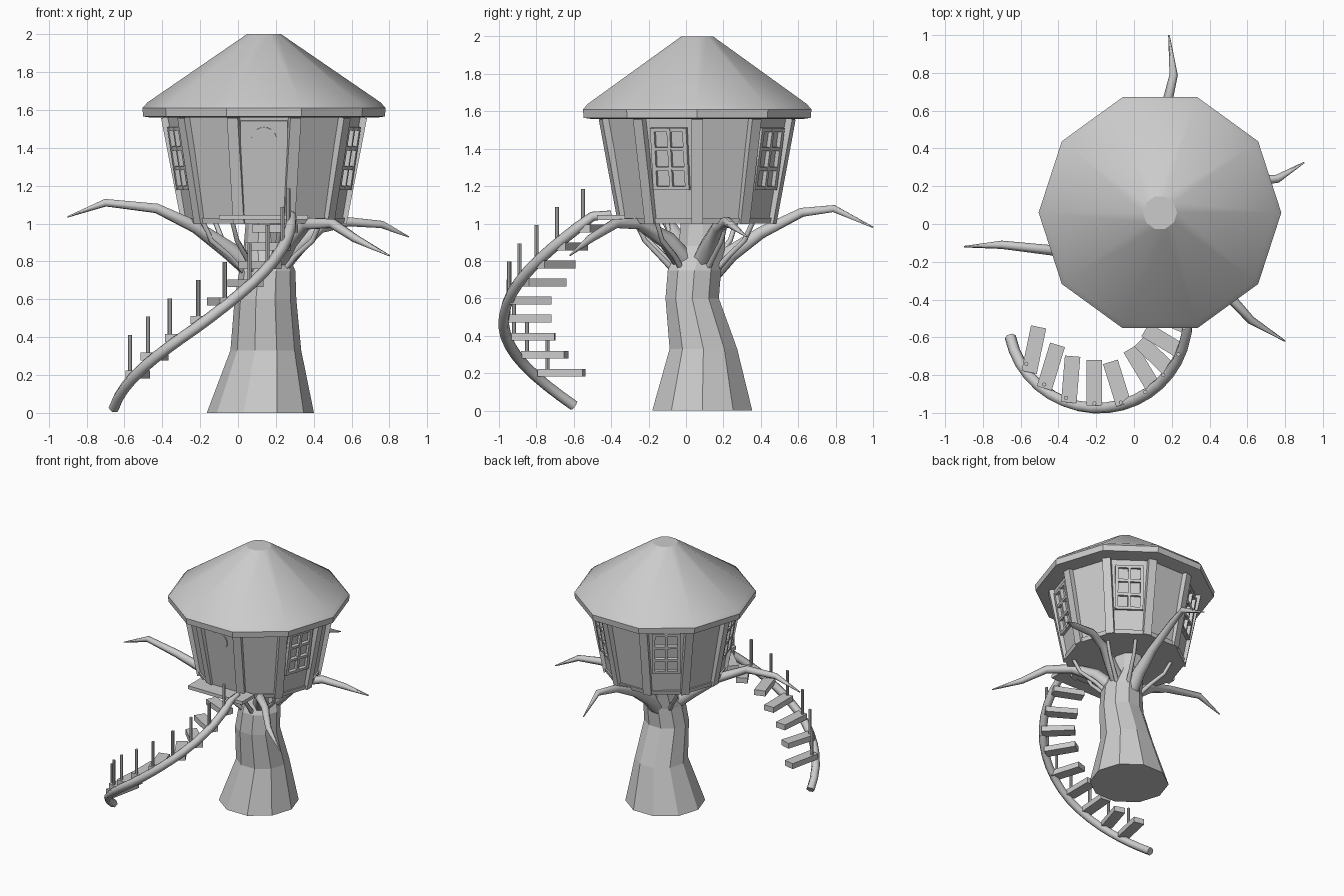
import bpy, bmesh
from math import sin, cos, pi, radians, atan2, hypot
from mathutils import Matrix, Vector

if "Cube" in bpy.data.objects:
    bpy.data.objects.remove(bpy.data.objects["Cube"])

CX, CY = 0.1375, 0.06          # axis of the house


def finish(name, bm, smooth=None):
    bmesh.ops.recalc_face_normals(bm, faces=bm.faces)
    me = bpy.data.meshes.new(name)
    bm.to_mesh(me)
    bm.free()
    ob = bpy.data.objects.new(name, me)
    bpy.context.collection.objects.link(ob)
    if smooth:
        bpy.ops.object.select_all(action='DESELECT')
        ob.select_set(True)
        bpy.context.view_layer.objects.active = ob
        bpy.ops.object.shade_smooth_by_angle(angle=radians(smooth))
    return ob


def loft(name, rings, n=10, smooth=None):
    """Capped stack of n-sided rings (cx, cy, z, rx, ry)."""
    bm = bmesh.new()
    loops = [[bm.verts.new((cx + rx * cos(2 * pi * i / n), cy + ry * sin(2 * pi * i / n), z))
              for i in range(n)] for cx, cy, z, rx, ry in rings]
    for a, b in zip(loops, loops[1:]):
        for i in range(n):
            bm.faces.new((a[i], a[(i + 1) % n], b[(i + 1) % n], b[i]))
    bm.faces.new(loops[0])
    bm.faces.new(loops[-1])
    return finish(name, bm, smooth)


def turned(name, profile, smooth=None):
    return loft(name, [(CX, CY, z, r, r) for r, z in profile], 10, smooth)


def box(bm, m, centre, size):
    bmesh.ops.create_cube(bm, size=1, matrix=m @ Matrix.Translation(centre) @ Matrix.Diagonal((*size, 1)))


def tube(name, pts, radii, res=1):
    cu = bpy.data.curves.new(name, 'CURVE')
    cu.dimensions = '3D'
    cu.bevel_depth = 1
    cu.bevel_resolution = res
    cu.use_fill_caps = True
    sp = cu.splines.new('POLY')
    sp.points.add(len(pts) - 1)
    for p, co, r in zip(sp.points, pts, radii):
        p.co = (*co, 1)
        p.radius = r
    tmp = bpy.data.objects.new(name + "_path", cu)
    bpy.context.collection.objects.link(tmp)
    me = bpy.data.meshes.new_from_object(tmp.evaluated_get(bpy.context.evaluated_depsgraph_get()))
    bpy.data.objects.remove(tmp)
    ob = bpy.data.objects.new(name, me)
    bpy.context.collection.objects.link(ob)
    return ob


def slope(angle, r0, r1, z0=1.0, z1=1.57):
    """Frame on the leaning wall: x outward, y sideways, z up the slope."""
    return (Matrix.Translation((CX, CY, 0)) @ Matrix.Rotation(radians(angle), 4, 'Z')
            @ Matrix.Translation((r0, 0, z0)) @ Matrix.Rotation(atan2(r1 - r0, z1 - z0), 4, 'Y'))


# Roof, walls and floor rim
turned("roof", [(.60, 1.56), (.638, 1.565), (.6425, 1.61), (.615, 1.64), (.09, 2.0)], 30)
W0, W1 = .42, .515
turned("walls", [(W0, 1.0), (W1, 1.57)])
turned("floor_rim", [(.43, 1.0), (.437, 1.03)])

# Corner posts
bm = bmesh.new()
for k in range(10):
    box(bm, slope(36 * k, W0, .53), (-.002, 0, .285), (.036, .06, .57))
finish("corner_posts", bm)

# Windows on every second face: frame plus glazing bars
A0, A1 = W0 * cos(pi / 10), W1 * cos(pi / 10)
bm = bmesh.new()
for ang in (54, 126, 198, 342):
    m = slope(ang, A0, A1)
    for y, w in ((-.09, .022), (0, .018), (.09, .022)):
        box(bm, m, (.008, y, .352), (.034, w, .335))
    for z in (.194, .299, .405, .510):
        box(bm, m, (.008, 0, z), (.030, .2, .02))
finish("windows", bm)

# Door with round pane
bm = bmesh.new()
m = slope(270, A0, A1)
box(bm, m, (.003, 0, .285), (.016, .25, .53))
bmesh.ops.create_cone(bm, cap_ends=True, segments=20, radius1=.067, radius2=.067, depth=.02,
                      matrix=m @ Matrix.Translation((.008, 0, .45)) @ Matrix.Rotation(pi / 2, 4, 'Y'))
finish("door", bm)

# Porch plank
bm = bmesh.new()
box(bm, Matrix.Identity(4), (.135, -.40, 1.033), (.47, .15, .026))
finish("porch", bm)

# Trunk
loft("trunk", [(.118, .087, 0, .283, .281), (.147, .093, .33, .187, .19),
               (.145, .033, .60, .163, .15), (.155, .045, .75, .148, .15),
               (.14, .085, .88, .11, .13), (.14, .09, 1.0, .10, .125)], 10)

# Big branches
R = (.062, .05, .036, .028, .022, .004)
tube("branch_left", [(.10, .04, .74), (-.05, -.01, .86), (-.22, -.08, .98), (-.43, -.14, 1.08),
                     (-.70, -.11, 1.11), (-.90, -.12, 1.035)], R)
tube("branch_right", [(.18, .07, .76), (.31, .12, .88), (.43, .17, .98), (.58, .22, 1.01),
                      (.76, .24, .995), (.90, .325, .93)], R)
tube("branch_front", [(.18, .02, .76), (.27, -.10, .91), (.36, -.25, 1.0), (.50, -.38, 1.0),
                      (.62, -.51, .92), (.80, -.62, .83)], R)
tube("branch_back", [(.14, .12, .72), (.15, .24, .84), (.16, .40, .95), (.17, .62, 1.06),
                     (.21, .79, 1.08), (.185, 1.0, .98)], R)

# Thin struts under the floor
for i, (ang, r) in enumerate(((205, .36), (240, .34), (285, .33), (325, .36), (30, .33), (65, .34), (140, .34))):
    c, s = cos(radians(ang)), sin(radians(ang))
    tube(f"strut_{i + 1}", [(.14 + c * q, .05 + s * q, z) for q, z in
                            ((.11, .74), (.2, .83), (r - .05, .91), (r, 1.01))], (.018, .015, .014, .013))

# Curved stair rail
pts = []
for i in range(19):
    a = 192 + i * 168 / 18
    z = .465 + (a - 269) * (.0063 if a > 269 else .0057)
    pts.append((-.19 + .475 * cos(radians(a)), -.5 + .475 * sin(radians(a)), z))
pts.append((.28, -.40, 1.05))
tube("stair_rail", pts, [.03] * 18 + [.026, .02])

# Steps and posts: inner end, outer end, post foot
steps = [(-.505, -.545, -.555, -.785, -.57, -.74), (-.405, -.64, -.475, -.87, -.475, -.85),
         (-.325, -.70, -.345, -.945, -.36, -.92), (-.21, -.72, -.21, -.96, -.21, -.95),
         (-.125, -.73, -.055, -.955, -.07, -.945), (-.02, -.66, .10, -.86, .06, -.89),
         (.03, -.62, .20, -.785, .155, -.80), (.06, -.56, .26, -.68, .235, -.69),
         (.09, -.46, .30, -.55, .265, -.55)]
bs, bp = bmesh.new(), bmesh.new()
for i, (x0, y0, x1, y1, px, py) in enumerate(steps):
    z = .202 + .0965 * i
    m = Matrix.Translation(((x0 + x1) / 2, (y0 + y1) / 2, z)) @ Matrix.Rotation(atan2(y1 - y0, x1 - x0), 4, 'Z')
    box(bs, m, (0, 0, 0), (hypot(x1 - x0, y1 - y0), .082, .042))
    bmesh.ops.create_cone(bp, cap_ends=True, segments=8, radius1=.011, radius2=.011, depth=.22,
                          matrix=Matrix.Translation((px, py, z + .1)))
finish("steps", bs)
finish("stair_posts", bp)
